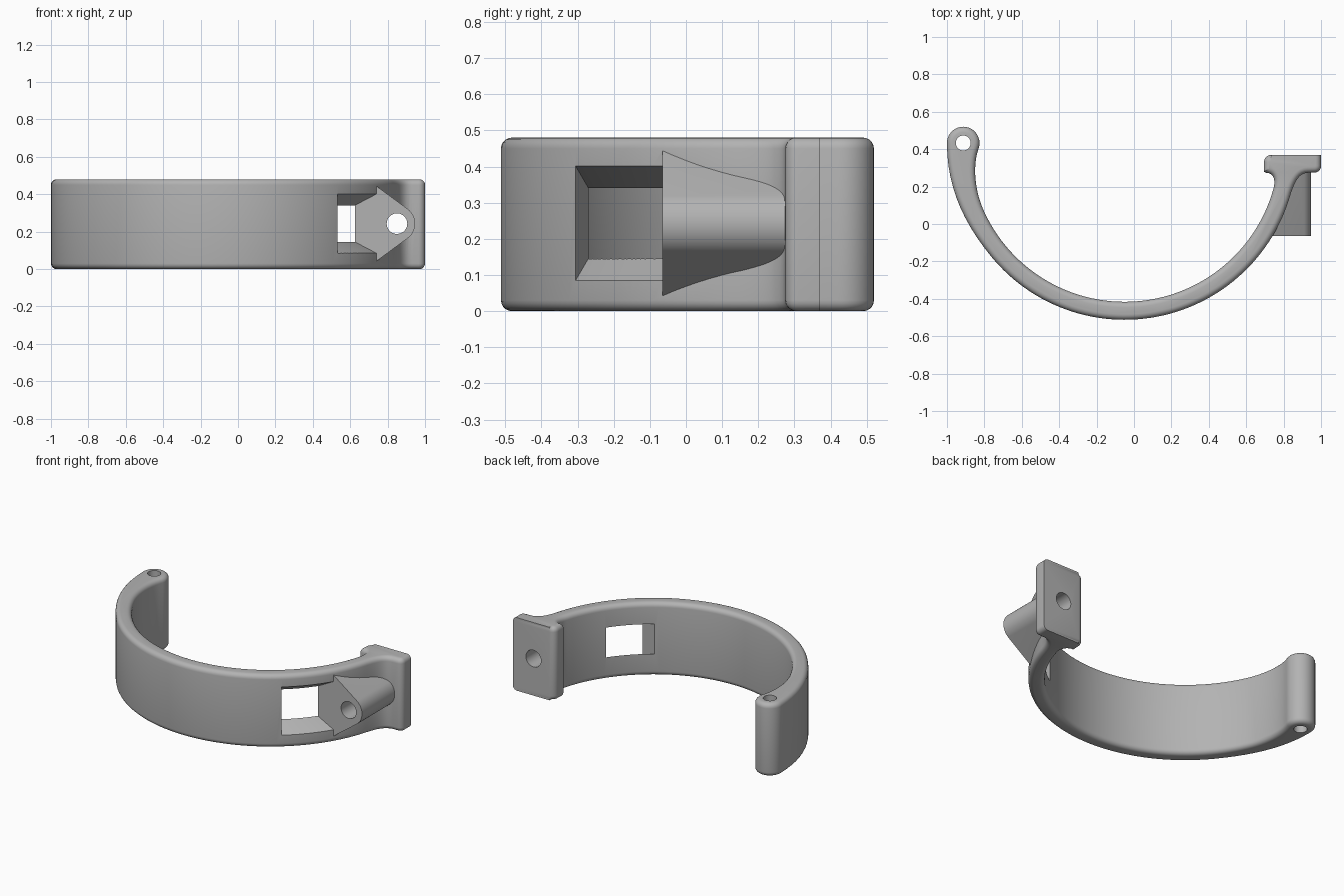
import bpy, bmesh, math
from mathutils import Vector
from mathutils.geometry import interpolate_bezier

if "Cube" in bpy.data.objects:
    bpy.data.objects.remove(bpy.data.objects["Cube"])

CX, CY, R_OUT, R_IN, H = -0.05, 0.41, 0.922, 0.826, 0.48
MID, CUT_Y = 0.243, -0.065          # mid height, plane where lug and window meet

grey = bpy.data.materials.new("plain grey")
grey.diffuse_color = (0.45, 0.45, 0.45, 1)
grey.use_nodes = True
grey.node_tree.nodes["Principled BSDF"].inputs["Base Color"].default_value = grey.diffuse_color


def loft(name, rings):
    """Closed solid through equal-length rings of 3D points."""
    bm = bmesh.new()
    vs = [[bm.verts.new(p) for p in r] for r in rings]
    n = len(vs[0])
    for a, b in zip(vs, vs[1:]):
        for i in range(n):
            j = (i + 1) % n
            bm.faces.new((a[i], a[j], b[j], b[i]))
    bm.faces.new(vs[0][::-1])
    bm.faces.new(vs[-1])
    bmesh.ops.recalc_face_normals(bm, faces=bm.faces)
    me = bpy.data.meshes.new(name)
    bm.to_mesh(me)
    bm.free()
    ob = bpy.data.objects.new(name, me)
    bpy.context.collection.objects.link(ob)
    me.materials.append(grey)
    return ob


def arc(cx, cy, r, a0, a1, n):
    return [(cx + r * math.cos(a0 + (a1 - a0) * i / n),
             cy + r * math.sin(a0 + (a1 - a0) * i / n)) for i in range(n + 1)]


def bez(*p, n=12):
    return [(v.x, v.y) for v in interpolate_bezier(*[Vector(q) for q in p], n)]


def ang(x, y):
    return math.atan2(y - CY, x - CX)


def combine(ob, tool, op):
    m = ob.modifiers.new(op, 'BOOLEAN')
    m.operation, m.solver, m.object = op, 'EXACT', tool
    bpy.context.view_layer.objects.active = ob
    bpy.ops.object.modifier_apply(modifier=m.name)
    bpy.data.objects.remove(tool)


# Plan outline of the half ring: band, mounting flange and hinge eye
outline = []
for piece in (
    arc(CX, CY, R_OUT, ang(-0.765, -0.172), ang(0.828, 0.13), 56),
    bez((0.828, 0.13), (0.85, 0.20), (0.87, 0.272), (0.93, 0.274)),
    arc(0.965, 0.31, 0.035, -math.pi / 2, 0, 5),
    [(1.0, 0.37)],
    arc(0.735, 0.33, 0.04, math.pi / 2, math.pi, 5),
    [(0.695, 0.28)],
    bez((0.705, 0.274), (0.75, 0.274), (0.762, 0.23), (0.74, 0.17)),
    arc(CX, CY, R_IN, ang(0.74, 0.17), ang(-0.815, 0.10), 56),
    bez((-0.815, 0.10), (-0.852, 0.193), (-0.862, 0.318), (-0.831, 0.403)),
    arc(-0.913, 0.433, 0.087, math.radians(-20), math.pi, 20),
    bez((-1.0, 0.433), (-1.0, 0.20), (-0.915, 0.012), (-0.765, -0.172)),
):
    for p in piece:
        if not outline or math.dist(p, outline[-1]) > 0.003:
            outline.append(p)
if math.dist(outline[0], outline[-1]) < 0.003:
    outline.pop()


def inset(d, z):
    """Outline moved inward by d; the flat flange back stays in place."""
    ring = []
    for i, (x, y) in enumerate(outline):
        a, b = outline[i - 1], outline[(i + 1) % len(outline)]
        t1 = Vector((x - a[0], y - a[1])).normalized()
        t2 = Vector((b[0] - x, b[1] - y)).normalized()
        t = (t1 + t2).normalized()
        nx, ny = t.y, -t.x
        if x > 0.6 and y > 0.369:
            nx, ny = (1 if x > 0.99 else 0), 0
        ring.append((x - nx * d, y - ny * d, z))
    return ring


# Rounded top and bottom rims
RIM = 0.03
steps = [i * math.pi / 10 for i in range(6)]
low = [(RIM * (1 - math.sin(a)), RIM * (1 - math.cos(a))) for a in steps]
clamp = loft("half_ring_clamp", [inset(d, z) for d, z in low] +
             [inset(d, H - z) for d, z in reversed(low)])

# Tapered window through the band, ending at the lug's front plane
rings = []
for i in range(17):
    ring = []
    for r, s in ((0.80, -1), (0.96, -1), (0.96, 1), (0.80, 1)):
        t = (r - R_IN) / (R_OUT - R_IN)
        left = -0.27 - 0.035 * t
        y = left + (CUT_Y - left) * i / 16
        x = CX + math.sqrt(r * r - (y - CY) ** 2)
        ring.append((x, y, MID + s * (0.0975 + 0.06 * t)))
    rings.append(ring)
combine(clamp, loft("window_cutter", rings), 'DIFFERENCE')

# Wedge lug with a round nose, running back into the flange
def lug_ring(base, y):
    half = 0.195 + (0.745 - base) * 0.81
    nose = arc(0.85, MID, 0.097, -math.radians(51), math.radians(51), 20)
    return [(base, y, MID - half)] + [(x, y, z) for x, z in nose] + [(base, y, MID + half)]

combine(clamp, loft("lug", [lug_ring(0.715, CUT_Y), lug_ring(0.79, 0.29)]), 'UNION')

# Screw hole through lug and flange, pin hole through the hinge eye
screw = arc(0.85, MID, 0.055, 0, 2 * math.pi, 40)[:-1]
combine(clamp, loft("screw_cutter", [[(x, y, z) for x, z in screw] for y in (-0.2, 0.5)]),
        'DIFFERENCE')
pin = arc(-0.913, 0.433, 0.04, 0, 2 * math.pi, 32)[:-1]
combine(clamp, loft("pin_cutter", [[(x, y, z) for x, y in pin] for z in (-0.1, 0.6)]),
        'DIFFERENCE')

clamp.select_set(True)
bpy.context.view_layer.objects.active = clamp
bpy.ops.object.shade_smooth_by_angle(angle=math.radians(30))
